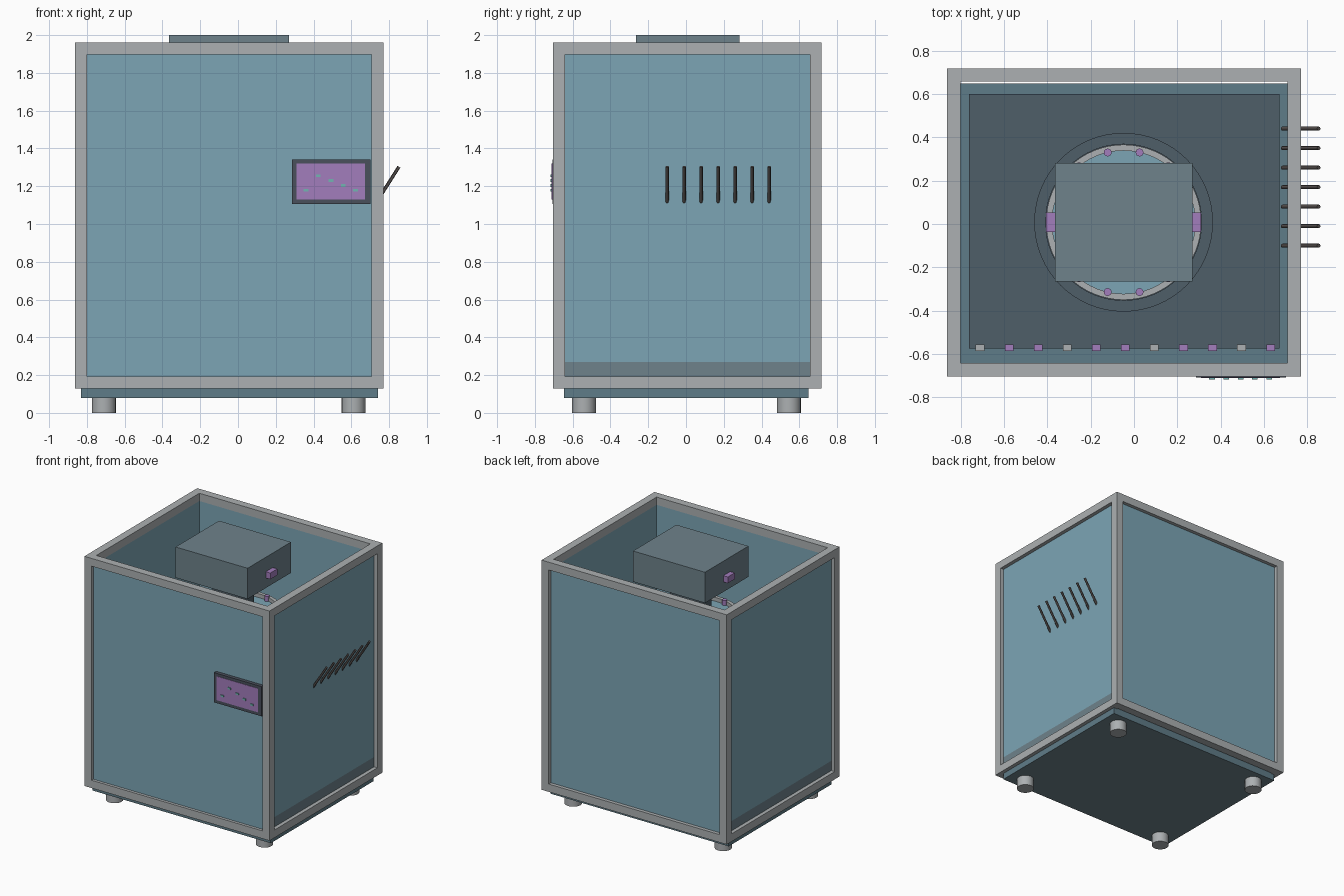
import bpy, bmesh, math
from mathutils import Vector

cube = bpy.data.objects.get("Cube")
if cube:
    bpy.data.objects.remove(cube, do_unlink=True)


def material(name, *rgb):
    lin = [((c / 255 + 0.055) / 1.055) ** 2.4 for c in rgb] + [1.0]
    m = bpy.data.materials.new(name)
    m.use_nodes = True
    m.diffuse_color = lin
    m.node_tree.nodes["Principled BSDF"].inputs["Base Color"].default_value = lin
    return m


GREY = material("light_grey", 172, 176, 178)
BLUE = material("panel_blue", 124, 165, 181)
SLATE = material("slate_grey", 110, 130, 139)
TEAL = material("base_teal", 95, 124, 136)
DARK = material("dark_slate", 78, 94, 104)
BEZEL = material("bezel_grey", 74, 80, 92)
PURPLE = material("purple", 162, 125, 188)
MINT = material("mint", 115, 180, 178)
ROD = material("rod_brown", 86, 80, 78)


def finish(name, bm, mat, smooth=False):
    bmesh.ops.recalc_face_normals(bm, faces=bm.faces)
    me = bpy.data.meshes.new(name)
    bm.to_mesh(me)
    bm.free()
    me.materials.append(mat)
    ob = bpy.data.objects.new(name, me)
    bpy.context.collection.objects.link(ob)
    if smooth:
        bpy.ops.object.select_all(action='DESELECT')
        ob.select_set(True)
        bpy.context.view_layer.objects.active = ob
        bpy.ops.object.shade_smooth_by_angle()
    return ob


def add_box(bm, x, y, z):
    vs = bmesh.ops.create_cube(bm, size=1)["verts"]
    for v in vs:
        for i, (lo, hi) in enumerate((x, y, z)):
            v.co[i] = lo if v.co[i] < 0 else hi


def box(name, mat, x, y, z):
    bm = bmesh.new()
    add_box(bm, x, y, z)
    return finish(name, bm, mat)


def add_rod(bm, a, b, r, sides):
    a, b = Vector(a), Vector(b)
    vs = bmesh.ops.create_cone(bm, cap_ends=True, segments=sides, radius1=r,
                               radius2=r, depth=(b - a).length)["verts"]
    rot = (b - a).to_track_quat('Z', 'Y')
    for v in vs:
        v.co = rot @ v.co + (a + b) / 2


def rod(name, mat, a, b, r, sides=48):
    bm = bmesh.new()
    add_rod(bm, a, b, r, sides)
    return finish(name, bm, mat, True)


def ring(name, mat, c, r_in, r_out, z0, z1, n=64):
    bm = bmesh.new()
    loops = []
    for r, z in ((r_in, z0), (r_out, z0), (r_out, z1), (r_in, z1)):
        loops.append([bm.verts.new((c[0] + r * math.cos(math.tau * i / n),
                                    c[1] + r * math.sin(math.tau * i / n), z)) for i in range(n)])
    for k in range(4):
        p, q = loops[k], loops[(k + 1) % 4]
        for i in range(n):
            j = (i + 1) % n
            bm.faces.new((p[i], p[j], q[j], q[i]))
    return finish(name, bm, mat, True)


# Outer frame: four uprights and eight rails
T = 0.062
X0, X1, Y0, Y1, Z0, Z1 = -0.862, 0.77, -0.703, 0.718, 0.13, 1.96
XI, YI = (X0 + T, X1 - T), (Y0 + T, Y1 - T)
xs, ys = ((X0, XI[0]), (XI[1], X1)), ((Y0, YI[0]), (YI[1], Y1))
bm = bmesh.new()
for x in xs:
    for y in ys:
        add_box(bm, x, y, (Z0, Z1))
for z in ((Z0, Z0 + T), (Z1 - T, Z1)):
    for x in xs:
        add_box(bm, x, YI, z)
    for y in ys:
        add_box(bm, XI, y, z)
finish("frame", bm, GREY)

# Wall panels, with a skirt under each side panel
LOW, HIGH = Z0 + T, Z1 - T
box("front_panel", BLUE, XI, (-0.68, YI[0]), (LOW, HIGH))
box("back_panel", BLUE, XI, (YI[1], 0.69), (LOW, HIGH))
for side, x in (("left", (XI[1], 0.74)), ("right", (-0.832, XI[0]))):
    box(side + "_panel", BLUE, x, YI, (0.27, HIGH))
    box(side + "_skirt", SLATE, x, YI, (LOW, 0.27))

# Base, floor and feet
base = box("base", TEAL, (-0.83, 0.74), (-0.645, 0.648), (0.08, 0.18))
base.data.materials.append(SLATE)
for f in base.data.polygons:
    f.material_index = 1 if f.normal.z < -0.5 else 0
box("floor", DARK, (-0.762, 0.67), (-0.575, 0.6), (0.18, 0.27))
for fx in (-0.71, 0.612):
    for fy in (-0.54, 0.545):
        rod("foot", GREY, (fx, fy, 0), (fx, fy, 0.08), 0.063, 24)

# Row of small blocks along the front of the floor
for i in range(11):
    x = -0.71 + 0.134 * i
    box("floor_block", PURPLE if i % 3 else GREY,
        (x - 0.02, x + 0.02), (-0.585, -0.556), (0.27, 0.3))

# Carousel on a drum, with a ring of pegs
C = (-0.048, 0.008)
ring("drum_wall", DARK, C, 0.36, 0.412, 0.27, 0.5)
ring("carousel_rim", GREY, C, 0.33, 0.358, 1.4, 1.48)
rod("carousel_disc", BLUE, (*C, 1.42), (*C, 1.45), 0.335, 64)
rod("drive_shaft", DARK, (*C, 0.27), (*C, 1.76), 0.15)
bm = bmesh.new()
for i in range(14):
    a = math.tau * i / 14
    x, y = C[0] + 0.33 * math.cos(a), C[1] + 0.33 * math.sin(a)
    add_rod(bm, (x, y, 1.36), (x, y, 1.49), 0.018, 16)
finish("carousel_pegs", bm, PURPLE, True)

# Drive housing with a knob on each side
box("drive_housing", SLATE, (-0.365, 0.27), (-0.265, 0.282), (1.755, 2.0))
for side, x in (("left", (0.27, 0.31)), ("right", (-0.405, -0.365))):
    box(side + "_knob", PURPLE, x, (-0.036, 0.052), (1.835, 1.885))

# Control panel: bezel, screen and buttons
box("control_bezel", BEZEL, (0.285, 0.702), (-0.708, -0.68), (1.105, 1.342))
box("control_screen", PURPLE, (0.31, 0.673), (-0.711, -0.708), (1.13, 1.32))
for x, z in ((0.36, 1.178), (0.425, 1.255), (0.492, 1.23), (0.557, 1.204), (0.623, 1.178)):
    box("control_button", MINT, (x - 0.013, x + 0.013), (-0.718, -0.711), (z - 0.007, z + 0.007))

# Slanted rods through the left side
bm = bmesh.new()
for i in range(7):
    y = -0.1 + 0.09 * i
    add_rod(bm, (0.685, y, 1.04), (0.852, y, 1.303), 0.009, 12)
finish("side_rods", bm, ROD, True)
